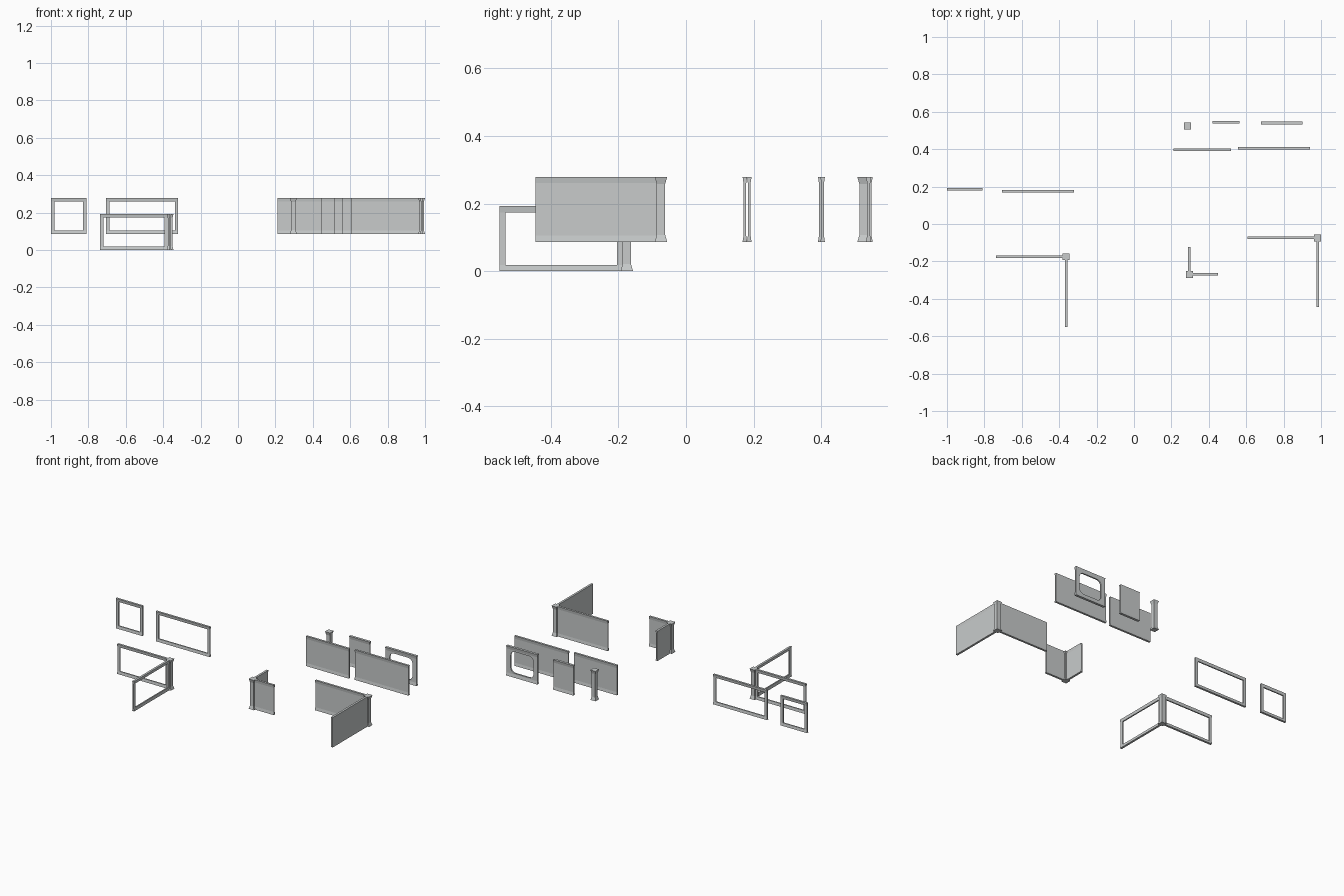
import bpy, bmesh, math
from mathutils import Matrix, Vector

if "Cube" in bpy.data.objects:
    bpy.data.objects.remove(bpy.data.objects["Cube"])

H = 0.193      # height of every piece
Z = 0.086      # base of the raised pieces
TRIM = 0.019   # height of the flared top and bottom trims

grey = bpy.data.materials.new("light_grey")
grey.diffuse_color = (0.58, 0.6, 0.6, 1)
grey.use_nodes = True
grey.node_tree.nodes["Principled BSDF"].inputs["Base Color"].default_value = grey.diffuse_color


def add_object(name, bm):
    bmesh.ops.recalc_face_normals(bm, faces=bm.faces)
    me = bpy.data.meshes.new(name)
    bm.to_mesh(me)
    bm.free()
    me.materials.append(grey)
    ob = bpy.data.objects.new(name, me)
    bpy.context.collection.objects.link(ob)
    return ob


def extrude(pts, direction):
    """Closed prism from an outline."""
    bm = bmesh.new()
    face = bm.faces.new([bm.verts.new(p) for p in pts])
    res = bmesh.ops.extrude_face_region(bm, geom=[face], use_keep_orig=True)
    vs = [g for g in res["geom"] if isinstance(g, bmesh.types.BMVert)]
    bmesh.ops.translate(bm, verts=vs, vec=direction)
    return bm


def wall(name, p0, p1, z=Z, half=0.0068, core=0.004, hole=None):
    """Flared wall from p0 to p1; hole = (start, end, low, high, radius)."""
    a, b = Vector((*p0, z)), Vector((*p1, z))
    d = (b - a).normalized()
    n = Vector((-d.y, d.x, 0))
    up = Vector((0, 0, 1))
    side = [(half, 0), (core, TRIM), (core, H - TRIM), (half, H)]
    prof = side + [(-w, h) for w, h in reversed(side)]
    ob = add_object(name, extrude([a + n * w + up * h for w, h in prof], b - a))
    if hole:
        s, e, lo, hi, r = hole
        pts = []
        for k, (cx, cz) in enumerate([(e - r, hi - r), (s + r, hi - r),
                                      (s + r, lo + r), (e - r, lo + r)]):
            steps = 4 if r else 0
            for i in range(steps + 1):
                t = math.pi / 2 * (k + (i / steps if steps else 0))
                pts.append(a + d * (cx + r * math.cos(t))
                           + up * (cz + r * math.sin(t)) - n * 0.05)
        cutter = add_object(name + "_cutter", extrude(pts, n * 0.1))
        cut = ob.modifiers.new("opening", 'BOOLEAN')
        cut.operation = 'DIFFERENCE'
        cut.solver = 'EXACT'
        cut.object = cutter
        # bake the opening, then drop the helper
        dg = bpy.context.evaluated_depsgraph_get()
        me = bpy.data.meshes.new_from_object(ob.evaluated_get(dg))
        ob.modifiers.clear()
        ob.data = me
        bpy.data.objects.remove(cutter)
    return ob


def frame(name, p0, p1, z=Z, end=0.018):
    """Wall with a plain rectangular opening."""
    length = (Vector(p1) - Vector(p0)).length
    return wall(name, p0, p1, z, hole=(0.018, length - end, TRIM, H - TRIM, 0))


def post(name, x, y, z=Z):
    """Square post flaring at base and top."""
    bm = bmesh.new()
    rings = []
    for r, h in [(0.0185, 0), (0.0125, 0.021), (0.0125, H - 0.021), (0.0185, H)]:
        rings.append([bm.verts.new((x + sx * r, y + sy * r, z + h))
                      for sx, sy in [(-1, -1), (1, -1), (1, 1), (-1, 1)]])
    for lo, hi in zip(rings, rings[1:]):
        for i in range(4):
            j = (i + 1) % 4
            bm.faces.new((lo[i], lo[j], hi[j], hi[i]))
    bm.faces.new(rings[0])
    bm.faces.new(rings[-1])
    return add_object(name, bm)


# free-standing window frames
frame("small_window_frame", (-1.0, 0.187), (-0.81, 0.187))
frame("wide_window_frame", (-0.705, 0.174), (-0.32, 0.174))

# open corner, standing on the ground
post("open_corner_post", -0.363, -0.175, 0)
frame("open_corner_side_a", (-0.737, -0.175), (-0.363, -0.175), 0, 0.029)
frame("open_corner_side_b", (-0.363, -0.552), (-0.363, -0.175), 0, 0.029)

# small solid corner
post("small_corner_post", 0.296, -0.269)
wall("small_corner_side_a", (0.296, -0.269), (0.448, -0.269))
wall("small_corner_side_b", (0.296, -0.269), (0.296, -0.122))

# large solid corner
post("large_corner_post", 0.9815, -0.074)
wall("large_corner_side_a", (0.607, -0.074), (0.9815, -0.074))
wall("large_corner_side_b", (0.9815, -0.445), (0.9815, -0.074))

# long plain walls
wall("medium_wall", (0.212, 0.397), (0.519, 0.397))
wall("long_wall", (0.555, 0.404), (0.94, 0.404))

# back row: single post, short wall, wall with rounded opening
post("single_post", 0.285, 0.525)
wall("short_wall", (0.419, 0.544), (0.564, 0.544), half=0.008, core=0.0045)
wall("rounded_opening_wall", (0.679, 0.54), (0.902, 0.54), half=0.008, core=0.0045,
     hole=(0.03, 0.193, 0.027, 0.166, 0.03))
